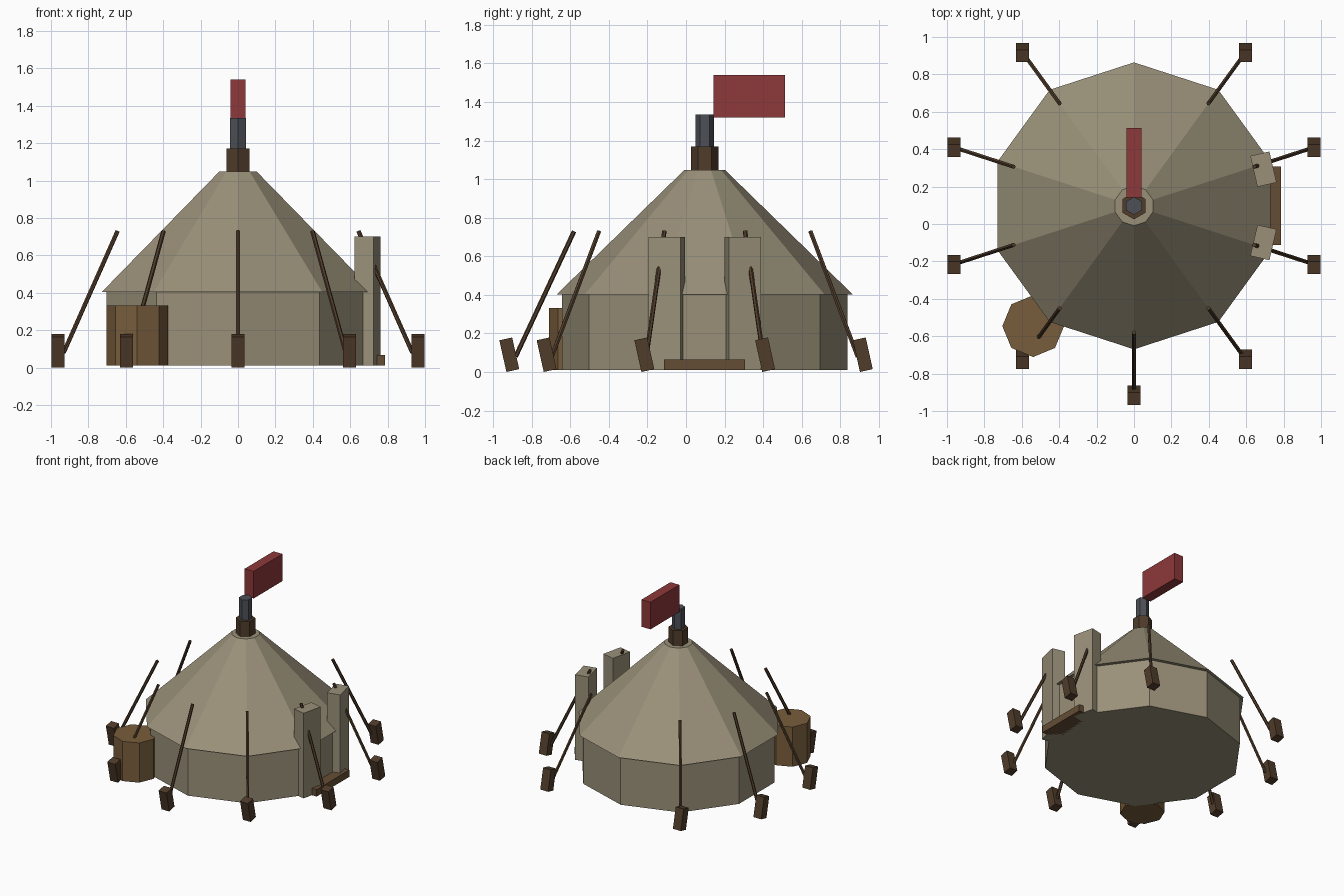
import bpy, bmesh, math
from mathutils import Vector, Matrix

if "Cube" in bpy.data.objects:
    bpy.data.objects.remove(bpy.data.objects["Cube"])

CY = 0.097  # tent centre in y


def material(name, rgb):
    m = bpy.data.materials.new(name)
    m.diffuse_color = (*rgb, 1)
    m.use_nodes = True
    m.node_tree.nodes["Principled BSDF"].inputs["Base Color"].default_value = m.diffuse_color
    return m


canvas = material("canvas", (0.32, 0.28, 0.19))
dark_wood = material("dark wood", (0.08, 0.045, 0.023))
mid_wood = material("mid wood", (0.13, 0.075, 0.035))
barrel_wood = material("barrel wood", (0.19, 0.11, 0.045))
metal = material("metal", (0.075, 0.08, 0.095))
cloth = material("red cloth", (0.27, 0.04, 0.042))


def finish(name, bm, mat):
    me = bpy.data.meshes.new(name)
    bm.to_mesh(me)
    bm.free()
    me.materials.append(mat)
    ob = bpy.data.objects.new(name, me)
    bpy.context.collection.objects.link(ob)
    return ob


def prism(name, sides, r1, r2, z1, z2, x, y, mat):
    """Upright prism or truncated cone with one corner pointing along +y."""
    bm = bmesh.new()
    bmesh.ops.create_cone(bm, cap_ends=True, segments=sides, radius1=r1, radius2=r2,
                          depth=z2 - z1)
    first = max((v for v in bm.verts), key=lambda v: v.co.y)
    turn = math.pi / 2 - math.atan2(first.co.y, first.co.x)
    bmesh.ops.transform(bm, verts=bm.verts, matrix=Matrix.Rotation(turn, 4, 'Z'))
    ob = finish(name, bm, mat)
    ob.location = (x, y, (z1 + z2) / 2)
    return ob


def box(name, centre, size, mat, rot=(0, 0, 0)):
    bm = bmesh.new()
    bmesh.ops.create_cube(bm, size=1)
    bmesh.ops.scale(bm, vec=size, verts=bm.verts)
    ob = finish(name, bm, mat)
    ob.location = centre
    ob.rotation_euler = rot
    return ob


def rod(name, a, b, radius, mat):
    a, b = Vector(a), Vector(b)
    bm = bmesh.new()
    bmesh.ops.create_cone(bm, cap_ends=True, segments=6, radius1=radius, radius2=radius,
                          depth=(b - a).length)
    ob = finish(name, bm, mat)
    ob.location = (a + b) / 2
    ob.rotation_euler = (b - a).to_track_quat('Z', 'Y').to_euler()
    return ob


# ten-sided tent body
prism("tent_wall", 10, 0.74, 0.74, 0.01, 0.405, 0, CY, canvas)
prism("tent_roof", 10, 0.767, 0.106, 0.403, 1.047, 0, CY, canvas)

# top collar, centre pole and flag
prism("pole_collar", 6, 0.072, 0.072, 1.04, 1.17, 0, CY, dark_wood)
prism("centre_pole", 6, 0.048, 0.048, 0.012, 1.335, 0, CY, metal)
box("flag", (0, 0.328, 1.43), (0.08, 0.37, 0.22), cloth)

# entrance on the right: two door flaps and a sill
for side, label in ((1, "back"), (-1, "front")):
    box("door_flap_" + label, (0.692, CY + side * 0.196, 0.355), (0.105, 0.17, 0.69),
        canvas, (0, 0, side * math.radians(13)))
box("door_sill", (0.715, CY, 0.038), (0.14, 0.42, 0.056), mid_wood)

# nine guy ropes, each with a leaning peg (none at the back)
for k in range(1, 10):
    a = math.radians(90 + 36 * k)
    c, s = math.cos(a), math.sin(a)
    rod(f"guy_rope_{k}", (0.677 * c, CY + 0.677 * s, 0.73),
        (0.98 * c, CY + 0.98 * s, 0.08), 0.012, dark_wood)
    box(f"tent_peg_{k}", (1.013 * c, CY + 1.013 * s, 0.09), (0.07, 0.068, 0.168),
        dark_wood, (0.22, 0, 0))

# barrel beside the tent
prism("barrel", 8, 0.165, 0.165, 0.01, 0.332, -0.539, -0.546, barrel_wood)
